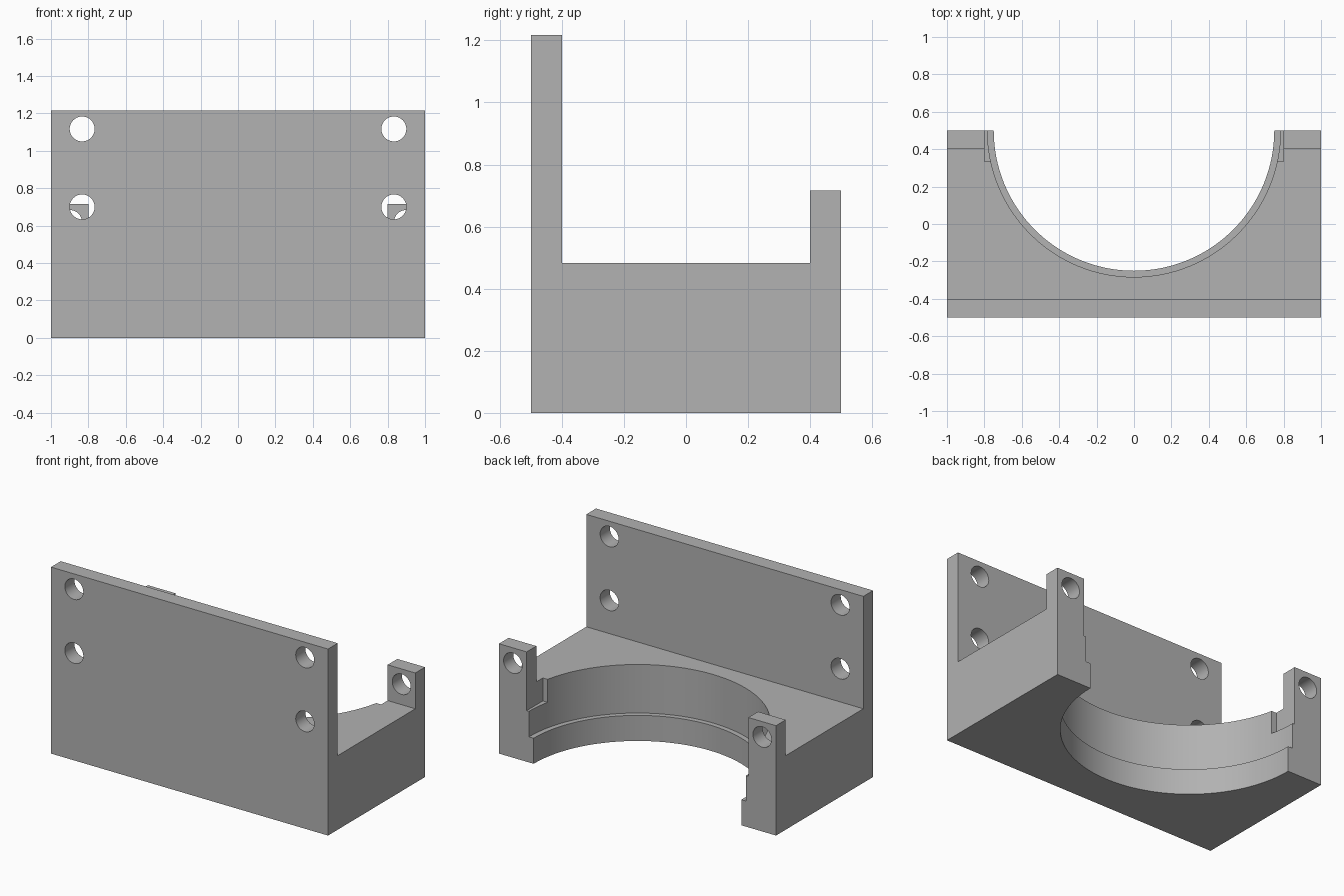
import bpy
import bmesh
from mathutils import Matrix, Vector

if "Cube" in bpy.data.objects:
    bpy.data.objects.remove(bpy.data.objects["Cube"])

U = 1 / 60                      # design unit
W, D = 60 * U, 30 * U           # half width, half depth
BASE_Z, EAR_Z, PLATE_Z = 29 * U, 43 * U, 73 * U
WALL = 6 * U

gray = bpy.data.materials.new("plain gray")
gray.use_nodes = True
color = (0.445, 0.445, 0.445, 1)
gray.diffuse_color = color
gray.node_tree.nodes["Principled BSDF"].inputs["Base Color"].default_value = color


def add_object(name, bm):
    bmesh.ops.recalc_face_normals(bm, faces=bm.faces)
    mesh = bpy.data.meshes.new(name)
    bm.to_mesh(mesh)
    bm.free()
    mesh.materials.append(gray)
    obj = bpy.data.objects.new(name, mesh)
    bpy.context.collection.objects.link(obj)
    return obj


def box(name, low, high):
    low, high = Vector(low), Vector(high)
    bm = bmesh.new()
    bmesh.ops.create_cube(bm, size=1, matrix=Matrix.Translation((low + high) / 2)
                          @ Matrix.Diagonal((*(high - low), 1)))
    return add_object(name, bm)


def cylinder(name, center, radius, depth, axis, sides):
    bm = bmesh.new()
    turn = Vector((0, 0, 1)).rotation_difference(Vector(axis)).to_matrix().to_4x4()
    bmesh.ops.create_cone(bm, cap_ends=True, segments=sides, radius1=radius,
                          radius2=radius, depth=depth,
                          matrix=Matrix.Translation(center) @ turn)
    return add_object(name, bm)


def cut(target, cutter):
    cutter.hide_render = True
    mod = target.modifiers.new("cut", "BOOLEAN")
    mod.operation = "DIFFERENCE"
    mod.solver = "EXACT"
    mod.object = cutter
    bpy.context.view_layer.objects.active = target
    bpy.ops.object.modifier_apply(modifier=mod.name)
    bpy.data.objects.remove(cutter)


# Body: side profile with tall front plate and low rear wall, extruded along x
profile = [(-D, 0), (D, 0), (D, EAR_Z), (D - WALL, EAR_Z), (D - WALL, BASE_Z),
           (-D + WALL, BASE_Z), (-D + WALL, PLATE_Z), (-D, PLATE_Z)]
bm = bmesh.new()
face = bm.faces.new([bm.verts.new((-W, y, z)) for y, z in profile])
side = bmesh.ops.extrude_face_region(bm, geom=[face])["geom"]
bmesh.ops.translate(bm, vec=(2 * W, 0, 0),
                    verts=[v for v in side if isinstance(v, bmesh.types.BMVert)])
body = add_object("mounting_bracket", bm)

# Half-round bore with a narrower lip at the bottom
cut(body, cylinder("lip_bore", (0, D, 0.5), 45 * U, 2, (0, 0, 1), 128))
cut(body, cylinder("main_bore", (0, D, 1 + 10 * U), 47 * U, 2, (0, 0, 1), 128))

# Gap between the ears, with a shallow notch down each side of the bore
cut(body, box("ear_gap", (-48 * U, 20 * U, 20 * U), (48 * U, 1, 1)))

# Screw holes through the plate and the ears
for s in (-1, 1):
    for x, y, z in ((50, -27, 67), (50, -27, 42), (54, 27, 37)):
        cut(body, cylinder("screw_hole", (s * x * U, y * U, z * U),
                           4 * U, 0.2, (0, 1, 0), 48))

# Smooth bores with crisp edges
bpy.ops.object.select_all(action="DESELECT")
body.select_set(True)
bpy.context.view_layer.objects.active = body
bpy.ops.object.shade_smooth_by_angle(angle=0.5)
